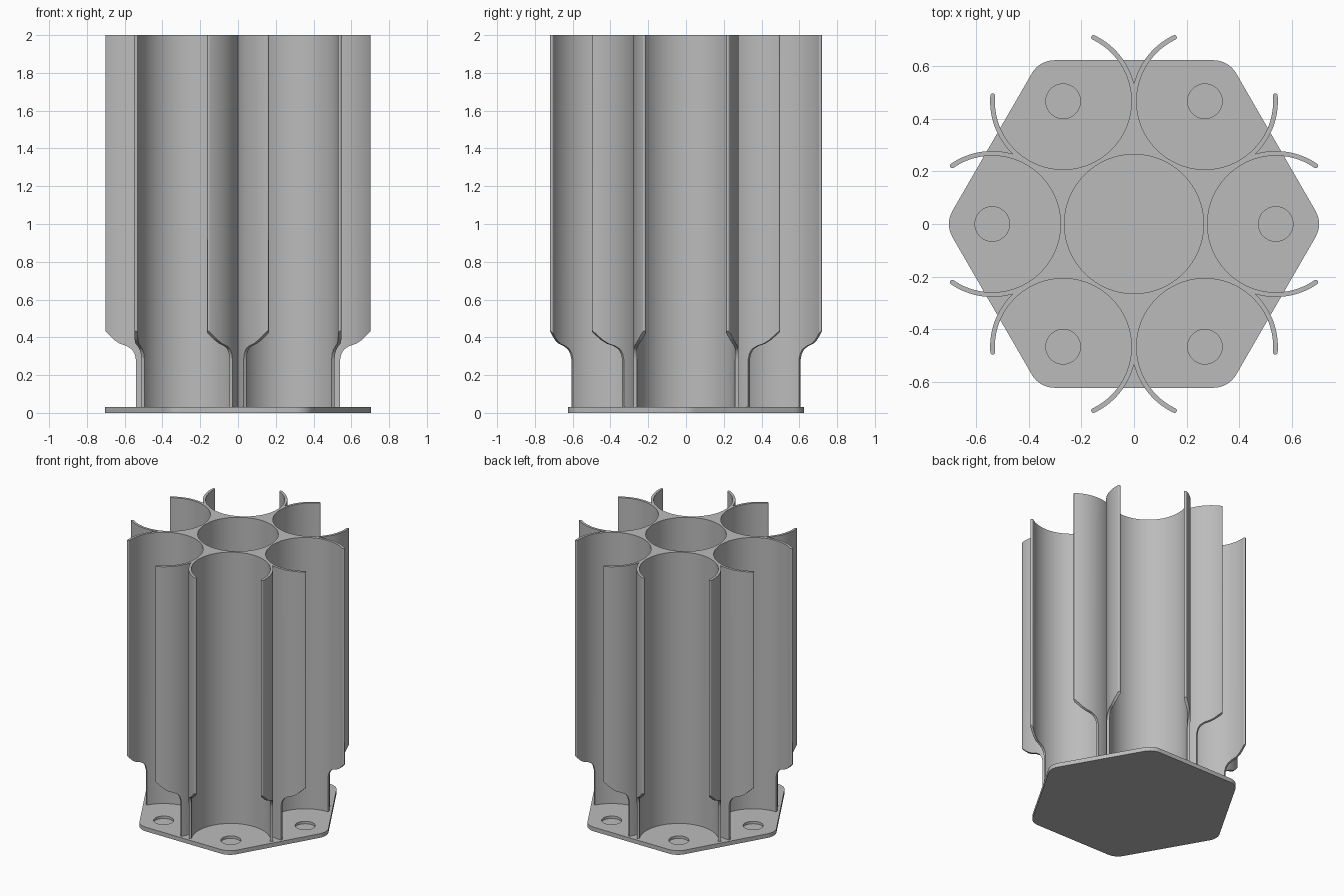
import bpy, bmesh
from math import sin, cos, radians, degrees, acos, pi
from mathutils import Matrix, Vector

cube = bpy.data.objects.get("Cube")
if cube:
    bpy.data.objects.remove(cube, do_unlink=True)

HEIGHT, PLATE = 2.0, 0.03
SPACING = 0.54                     # tube centre distance from the axis
INNER, OUTER, CORE = 0.26, 0.278, 0.265
HALF = SPACING / 2
MID, LIP = (INNER + OUTER) / 2, (OUTER - INNER) / 2

gray = bpy.data.materials.new("plain gray")
gray.use_nodes = True
gray.diffuse_color = (0.5, 0.5, 0.5, 1)
gray.node_tree.nodes["Principled BSDF"].inputs["Base Color"].default_value = (0.5, 0.5, 0.5, 1)


def finish(bm, name):
    bmesh.ops.remove_doubles(bm, verts=bm.verts, dist=0.0002)
    bmesh.ops.recalc_face_normals(bm, faces=bm.faces)
    mesh = bpy.data.meshes.new(name)
    bm.to_mesh(mesh)
    bm.free()
    obj = bpy.data.objects.new(name, mesh)
    bpy.context.collection.objects.link(obj)
    mesh.materials.append(gray)
    bpy.ops.object.select_all(action='DESELECT')
    obj.select_set(True)
    bpy.context.view_layer.objects.active = obj
    bpy.ops.object.shade_smooth_by_angle(angle=radians(30))
    return obj


def steps(a, b, n):
    return [a + (b - a) * i / n for i in range(n + 1)]


def on_tube(r, deg):
    return (SPACING + r * cos(radians(deg)), r * sin(radians(deg)))


# Lower edge of the open tube lips: outward offset, height
LIP_EDGE = [(0.0, 0.28), (0.006, 0.31), (0.022, 0.337), (0.05, 0.354),
            (0.085, 0.366), (0.115, 0.386), (0.162, 0.434)]


def lip_z(p):
    u = p[0] - SPACING
    for (u0, z0), (u1, z1) in zip(LIP_EDGE, LIP_EDGE[1:]):
        if u <= u1:
            return z0 + (z1 - z0) * max(0, u - u0) / (u1 - u0)
    return LIP_EDGE[-1][1]


# Stations across half a tube wall: inner point, outer point, is lip, outer side shared
stations = []
TIP = 55.5
for f in steps(90, 0, 6):          # rounded lip end
    a = TIP - degrees(LIP * sin(radians(f)) / MID)
    w = LIP * cos(radians(f))
    stations.append((on_tube(MID - w, a), on_tube(MID + w, a), True, False))
for a in steps(TIP, 90, 24)[1:]:   # lip
    stations.append((on_tube(INNER, a), on_tube(OUTER, a), True, False))
crotch = 120 - degrees(acos(HALF / OUTER))
for a in steps(90, crotch, 6):     # full height wall
    stations.append((on_tube(INNER, a), on_tube(OUTER, a), False, False))
for a in steps(crotch, 120, 5)[1:]:   # wall shared with the next tube
    stations.append((on_tube(INNER, a), on_tube(HALF / cos(radians(120 - a)), a), False, True))
for i, a in enumerate(steps(120, 180, 18)):   # web around the middle tube
    b = radians((180 - a) / 2)
    stations.append((on_tube(INNER, a), (CORE * cos(b), CORE * sin(b)), False, i == 0))


def add_half_tube(bm, turn, side):
    def v(p, z):
        return turn @ Vector((p[0], p[1] * side, z))

    def face(*pts):
        keep = []
        for p in pts:
            if all((p - q).length > 1e-4 for q in keep):
                keep.append(p)
        if len(keep) > 2:
            bm.faces.new([bm.verts.new(p) for p in keep])

    for (p, q, lip, _), (p2, q2, lip2, shared) in zip(stations, stations[1:]):
        low = [lip_z(pt) if l else PLATE - 0.01
               for pt, l in ((p, lip), (q, lip), (p2, lip2), (q2, lip2))]
        face(v(p, HEIGHT), v(q, HEIGHT), v(q2, HEIGHT), v(p2, HEIGHT))
        face(v(p, low[0]), v(q, low[1]), v(q2, low[3]), v(p2, low[2]))
        if p != p2:
            face(v(p, low[0]), v(p2, low[2]), v(p2, HEIGHT), v(p, HEIGHT))
        if not shared and q != q2:
            face(v(q, low[1]), v(q2, low[3]), v(q2, HEIGHT), v(q, HEIGHT))


# Tube cluster: six open tubes around a closed one
bm = bmesh.new()
for k in range(6):
    for side in (1, -1):
        add_half_tube(bm, Matrix.Rotation(k * pi / 3, 3, 'Z'), side)
finish(bm, "tube_cluster")


# Base plate: rounded hexagon with a shallow round recess under each open tube
bm = bmesh.new()
CORNER, HOLE, FLOOR = 0.1, 0.066, 0.012


def loop(points, z):
    vs = [bm.verts.new((x, y, z)) for x, y in points]
    es = [bm.edges.new((vs[i - 1], vs[i])) for i in range(len(vs))]
    return vs, es


def wall(lo, hi):
    for i in range(len(lo)):
        bm.faces.new((lo[i - 1], lo[i], hi[i], hi[i - 1]))


outline = []
for k in range(6):
    c = radians(60 * k)
    for a in steps(-30, 30, 8):
        t = c + radians(a)
        outline.append(((0.705 - CORNER) * cos(c) + CORNER * cos(t),
                        (0.705 - CORNER) * sin(c) + CORNER * sin(t)))
under, _ = loop(outline, 0)
upper, top_edges = loop(outline, PLATE)
bm.faces.new(under)
wall(under, upper)
recesses = []
for k in range(6):
    c = radians(60 * k)
    ring = [(SPACING * cos(c) + HOLE * cos(t), SPACING * sin(c) + HOLE * sin(t))
            for t in steps(0, 2 * pi, 40)[:-1]]
    lo, _ = loop(ring, FLOOR)
    hi, es = loop(ring, PLATE)
    top_edges += es
    recesses.append((lo, hi))
bmesh.ops.triangle_fill(bm, edges=top_edges, use_beauty=True, normal=(0, 0, 1))
for lo, hi in recesses:
    bm.faces.new(lo)
    wall(lo, hi)
finish(bm, "base_plate")
